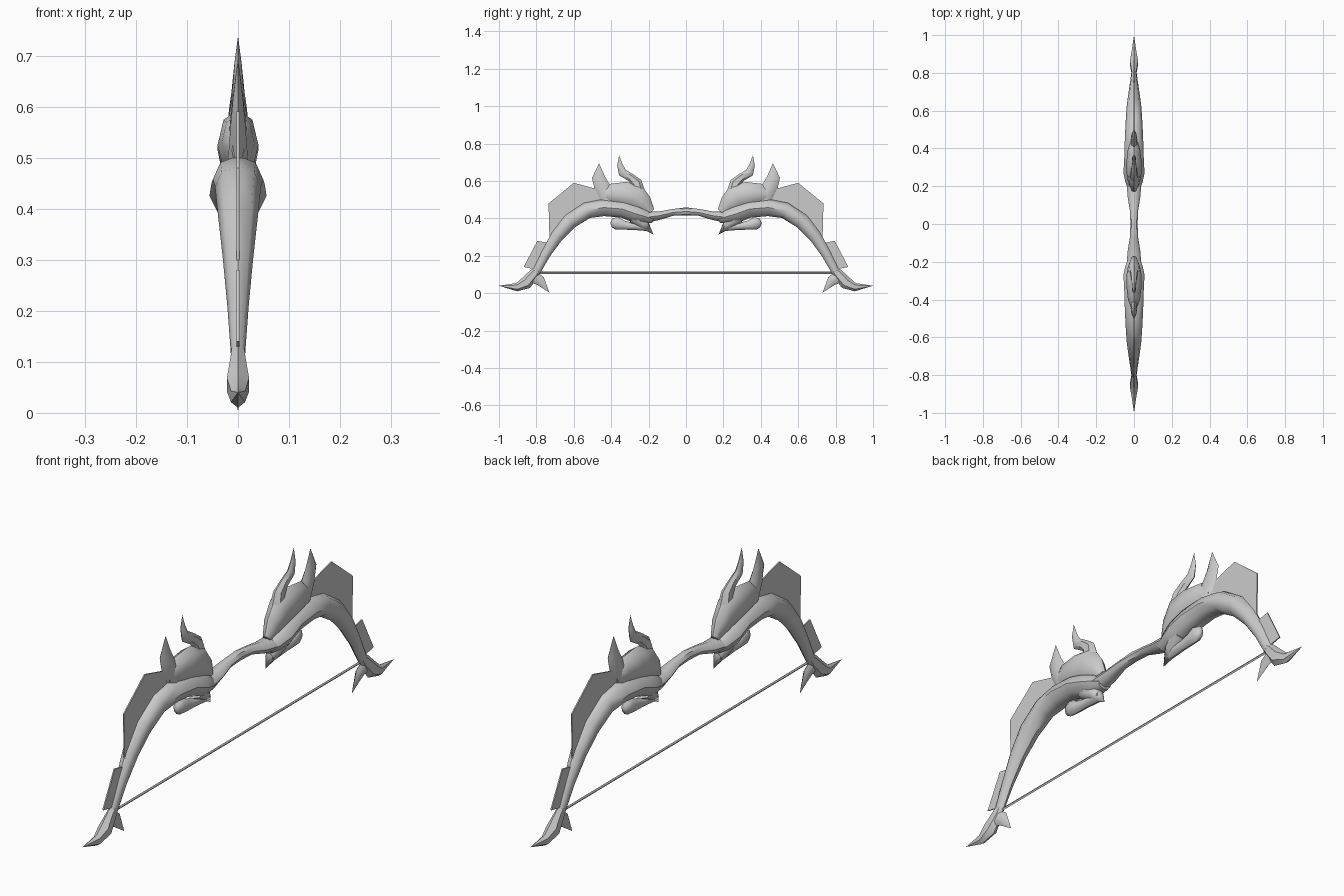
import bpy, bmesh, math
from mathutils import Vector

cube = bpy.data.objects.get("Cube")
if cube:
    bpy.data.objects.remove(cube, do_unlink=True)

grey = bpy.data.materials.new("plain grey")
grey.use_nodes = True
grey.diffuse_color = (0.6, 0.6, 0.6, 1)
bsdf = grey.node_tree.nodes["Principled BSDF"]
bsdf.inputs["Base Color"].default_value = (0.6, 0.6, 0.6, 1)
bsdf.inputs["Roughness"].default_value = 0.7


def finish(bm, name, mirror=True, angle=45):
    """Turn a bmesh into a shaded object, mirrored to the other limb."""
    bmesh.ops.recalc_face_normals(bm, faces=bm.faces)
    mesh = bpy.data.meshes.new(name)
    bm.to_mesh(mesh)
    bm.free()
    mesh.materials.append(grey)
    ob = bpy.data.objects.new(name, mesh)
    bpy.context.scene.collection.objects.link(ob)
    if mirror:
        mod = ob.modifiers.new("mirror", 'MIRROR')
        mod.use_axis = (False, True, False)
    bpy.ops.object.select_all(action='DESELECT')
    ob.select_set(True)
    bpy.context.view_layer.objects.active = ob
    bpy.ops.object.shade_smooth_by_angle(angle=math.radians(angle))
    return ob


def loft(name, stations, sides=8, mirror=True, angle=45):
    """Skin rings along a path; station = y, z, half height, half width."""
    bm = bmesh.new()
    pts = [Vector((0, s[0], s[1])) for s in stations]
    rings = []
    for i, (y, z, h, w) in enumerate(stations):
        if h == 0:
            rings.append([bm.verts.new(pts[i])])
            continue
        t = (pts[min(i + 1, len(pts) - 1)] - pts[max(i - 1, 0)]).normalized()
        n = Vector((0, -t.z, t.y))
        ring = []
        for k in range(sides):
            a = 2 * math.pi * k / sides
            ring.append(bm.verts.new(pts[i] + n * h * math.cos(a) + Vector((w * math.sin(a), 0, 0))))
        rings.append(ring)
    for a, b in zip(rings, rings[1:]):
        for k in range(sides):
            j = (k + 1) % sides
            if len(a) == 1:
                bm.faces.new((a[0], b[j], b[k]))
            elif len(b) == 1:
                bm.faces.new((a[k], a[j], b[0]))
            else:
                bm.faces.new((a[k], a[j], b[j], b[k]))
    for ring in (rings[0], rings[-1]):
        if len(ring) > 1:
            bm.faces.new(ring)
    return finish(bm, name, mirror, angle)


def plate(name, outline, thick=0.005):
    """Thin upright plate from a y, z outline."""
    bm = bmesh.new()
    face = bm.faces.new([bm.verts.new((-thick / 2, y, z)) for y, z in outline])
    ext = bmesh.ops.extrude_face_region(bm, geom=[face])
    verts = [g for g in ext["geom"] if isinstance(g, bmesh.types.BMVert)]
    bmesh.ops.translate(bm, vec=(thick, 0, 0), verts=verts)
    return finish(bm, name, angle=30)


# Grip across the middle
half = [(0.07, 0.432, 0.018, 0.022), (0.14, 0.415, 0.022, 0.033), (0.22, 0.405, 0.03, 0.04)]
loft("grip", [(-y, z, h, w) for y, z, h, w in reversed(half)]
     + [(0, 0.437, 0.022, 0.019)] + half, mirror=False)

# Curved limbs
loft("limb", [(0.175, 0.395, 0.02, 0.03), (0.22, 0.41, 0.04, 0.045), (0.27, 0.425, 0.048, 0.056),
              (0.34, 0.45, 0.046, 0.052), (0.44, 0.458, 0.046, 0.049), (0.53, 0.443, 0.044, 0.045),
              (0.62, 0.385, 0.042, 0.039), (0.69, 0.305, 0.034, 0.03), (0.75, 0.21, 0.026, 0.021),
              (0.80, 0.115, 0.022, 0.014)])
loft("jaw_spike", [(0.28, 0.41, 0.04, 0.045), (0.225, 0.37, 0.03, 0.03), (0.175, 0.315, 0, 0)])
loft("jaw_scroll", [(0.405, 0.375, 0, 0), (0.395, 0.375, 0.024, 0.014), (0.37, 0.374, 0.034, 0.022),
                    (0.335, 0.364, 0.025, 0.02), (0.29, 0.358, 0.019, 0.018),
                    (0.24, 0.357, 0.022, 0.02), (0.20, 0.352, 0.02, 0.018)])

# Limb tips with barbs
loft("limb_tip", [(0.78, 0.14, 0.012, 0.012), (0.81, 0.105, 0.028, 0.016), (0.855, 0.055, 0.034, 0.025),
                  (0.905, 0.032, 0.022, 0.016), (1.0, 0.04, 0, 0)], sides=6)
loft("tip_barb", [(0.825, 0.09, 0.035, 0.014), (0.778, 0.065, 0.027, 0.012),
                  (0.73, 0.003, 0, 0)], sides=6)

# Beast head sitting on each limb
loft("head", [(0.455, 0.515, 0.025, 0.012), (0.40, 0.53, 0.055, 0.032), (0.33, 0.525, 0.07, 0.04),
              (0.27, 0.515, 0.072, 0.04), (0.225, 0.475, 0.05, 0.032), (0.185, 0.435, 0.02, 0.016)])
loft("ear_spike", [(0.405, 0.49, 0.045, 0.024), (0.45, 0.57, 0.042, 0.017),
                   (0.468, 0.62, 0.035, 0.011), (0.465, 0.695, 0, 0)], sides=6)
loft("horn", [(0.255, 0.545, 0.035, 0.026), (0.265, 0.59, 0.03, 0.02), (0.295, 0.618, 0.022, 0.015),
              (0.34, 0.645, 0.023, 0.012), (0.353, 0.685, 0.015, 0.008),
              (0.358, 0.738, 0, 0)], sides=6)

# Jagged teeth along the snout
teeth = [((0.255, 0.555), (0.215, 0.54)), ((0.235, 0.505), (0.198, 0.488)),
         ((0.215, 0.455), (0.178, 0.44))]
for i, ((y0, z0), (y1, z1)) in enumerate(teeth):
    loft(f"snout_tooth_{i + 1}", [(y0, z0, 0.02, 0.022), (y1, z1, 0, 0)], sides=4)

# Flat fins along the outside of the limbs
plate("large_fin", [(0.44, 0.47), (0.47, 0.555), (0.60, 0.59), (0.735, 0.48), (0.73, 0.285),
                    (0.69, 0.31), (0.62, 0.39), (0.53, 0.45)])
plate("small_fin", [(0.72, 0.265), (0.795, 0.28), (0.868, 0.14), (0.79, 0.125)])

# Bowstring
loft("string", [(-0.79, 0.11, 0.006, 0.004), (0.79, 0.11, 0.006, 0.004)], sides=4, mirror=False)
